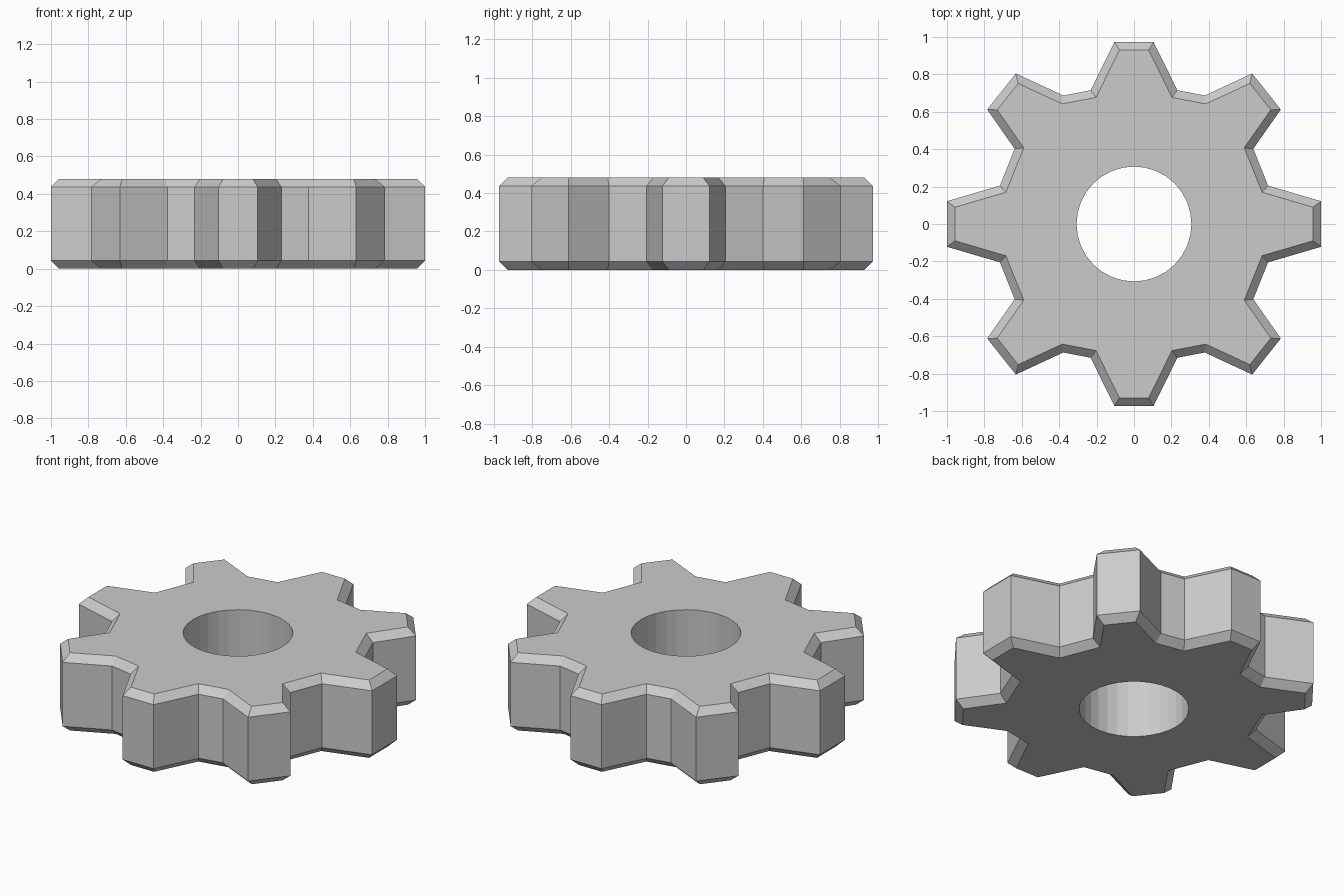
import bpy, bmesh, math
from mathutils import Vector

if "Cube" in bpy.data.objects:
    bpy.data.objects.remove(bpy.data.objects["Cube"])

HEIGHT, CHAMFER = 0.48, 0.043
HOLE_R, HOLE_SIDES = 0.307, 32

# One quarter of the tooth outline, counter-clockwise from the +x tooth
quarter = [(1.0, 0.122), (0.717, 0.205), (0.638, 0.402), (0.785, 0.612),
           (0.632, 0.805), (0.378, 0.687), (0.222, 0.715), (0.105, 0.973)]
quarter[6] = (0.232, 0.715)
half = quarter + [(-x, y) for x, y in reversed(quarter)]
outline = [Vector(p) for p in half + [(x, -y) for x, y in reversed(half)]]


def inset(points, d):
    """Mitred inward offset of a counter-clockwise loop."""
    result = []
    for i, p in enumerate(points):
        a = (p - points[i - 1]).normalized()
        b = (points[(i + 1) % len(points)] - p).normalized()
        na, nb = Vector((-a.y, a.x)), Vector((-b.y, b.x))
        result.append(p + (na + nb) * d / (1 + na.dot(nb)))
    return result


def ring(bm, points, z):
    verts = [bm.verts.new((p[0], p[1], z)) for p in points]
    edges = [bm.edges.new((verts[i - 1], verts[i])) for i in range(len(verts))]
    return verts, edges


def bridge(bm, lower, upper):
    for i in range(len(lower)):
        bm.faces.new((lower[i - 1], lower[i], upper[i], upper[i - 1]))


bm = bmesh.new()

# Toothed outer wall with chamfered top and bottom rims
inner = inset(outline, CHAMFER)
levels = [(inner, 0), (outline, CHAMFER), (outline, HEIGHT - CHAMFER), (inner, HEIGHT)]
rings = [ring(bm, pts, z) for pts, z in levels]
for low, high in zip(rings, rings[1:]):
    bridge(bm, low[0], high[0])

# Centre bore
circle = [(HOLE_R * math.cos(t), HOLE_R * math.sin(t))
          for t in (2 * math.pi * i / HOLE_SIDES for i in range(HOLE_SIDES))]
bore_low, bore_high = ring(bm, circle, 0), ring(bm, circle, HEIGHT)
bridge(bm, bore_low[0], bore_high[0])

# Flat faces between the bore and the rims
for rim, bore, up in ((rings[0], bore_low, -1), (rings[3], bore_high, 1)):
    bmesh.ops.triangle_fill(bm, edges=rim[1] + bore[1], use_beauty=True,
                            normal=(0, 0, up))

bmesh.ops.recalc_face_normals(bm, faces=bm.faces[:])
mesh = bpy.data.meshes.new("gear_wheel")
bm.to_mesh(mesh)
bm.free()
bpy.context.collection.objects.link(bpy.data.objects.new("gear_wheel", mesh))
